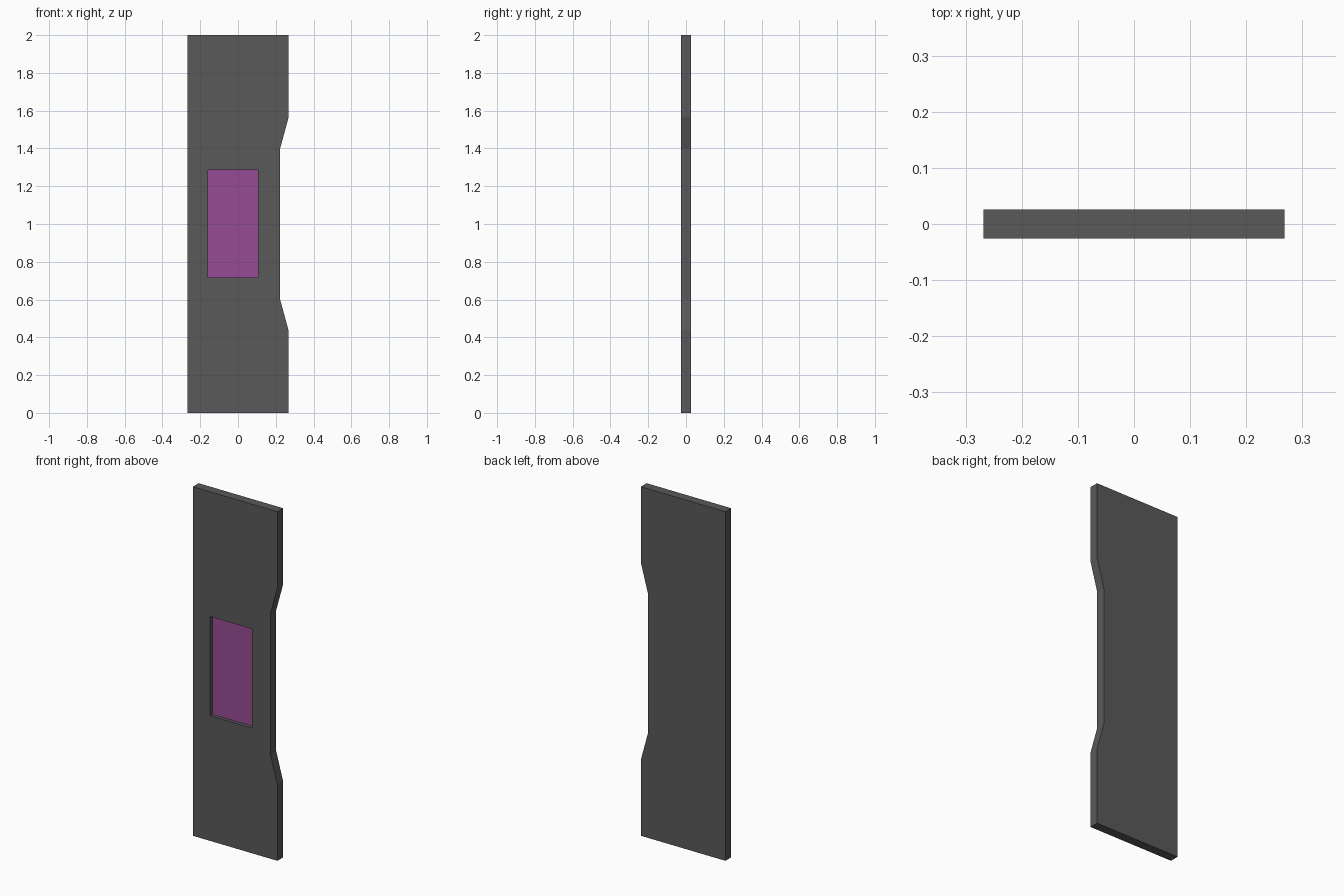
import bpy, bmesh
from mathutils import Vector

if "Cube" in bpy.data.objects:
    bpy.data.objects.remove(bpy.data.objects["Cube"])

HALF_W, HALF_T, HEIGHT = 0.268, 0.026, 2.0
RECESS_DEPTH = 0.021


def material(name, color):
    mat = bpy.data.materials.new(name)
    mat.diffuse_color = color
    mat.use_nodes = True
    mat.node_tree.nodes["Principled BSDF"].inputs["Base Color"].default_value = mat.diffuse_color
    return mat


def extruded(name, outline, y0, y1):
    """Solid prism from an x-z outline, running from y0 to y1."""
    bm = bmesh.new()
    face = bm.faces.new([bm.verts.new((x, y0, z)) for x, z in outline])
    geom = bmesh.ops.extrude_face_region(bm, geom=[face])["geom"]
    verts = [v for v in geom if isinstance(v, bmesh.types.BMVert)]
    bmesh.ops.translate(bm, verts=verts, vec=Vector((0, y1 - y0, 0)))
    bmesh.ops.recalc_face_normals(bm, faces=bm.faces)
    mesh = bpy.data.meshes.new(name)
    bm.to_mesh(mesh)
    bm.free()
    obj = bpy.data.objects.new(name, mesh)
    bpy.context.collection.objects.link(obj)
    return obj


# Door panel with a shallow grip notch on the right edge, mirrored about mid height
lower = [(HALF_W, 0.0), (HALF_W, 0.435), (0.223, 0.60)]
upper = [(x, HEIGHT - z) for x, z in reversed(lower)]
outline = [(-HALF_W, 0.0)] + lower + upper + [(-HALF_W, HEIGHT)]
panel = extruded("door_panel", outline, -HALF_T, HALF_T)
panel.data.materials.append(material("dark_grey", (0.1, 0.1, 0.1, 1)))
panel.data.materials.append(material("purple", (0.31, 0.07, 0.30, 1)))

# Recess cut into the front
floor_y = -HALF_T + RECESS_DEPTH
window = [(-0.158, 0.717), (0.107, 0.717), (0.107, 1.285), (-0.158, 1.285)]
cutter = extruded("recess_cutter", window, -0.1, floor_y)
cutter.hide_render = True
mod = panel.modifiers.new("recess", 'BOOLEAN')
mod.operation = 'DIFFERENCE'
mod.solver = 'EXACT'
mod.object = cutter
bpy.context.view_layer.objects.active = panel
bpy.ops.object.modifier_apply(modifier=mod.name)
bpy.data.objects.remove(cutter)

# Purple window on the recess floor
for face in panel.data.polygons:
    on_floor = face.normal.y < -0.9 and abs(face.center.y - floor_y) < 0.001
    face.material_index = 1 if on_floor else 0
